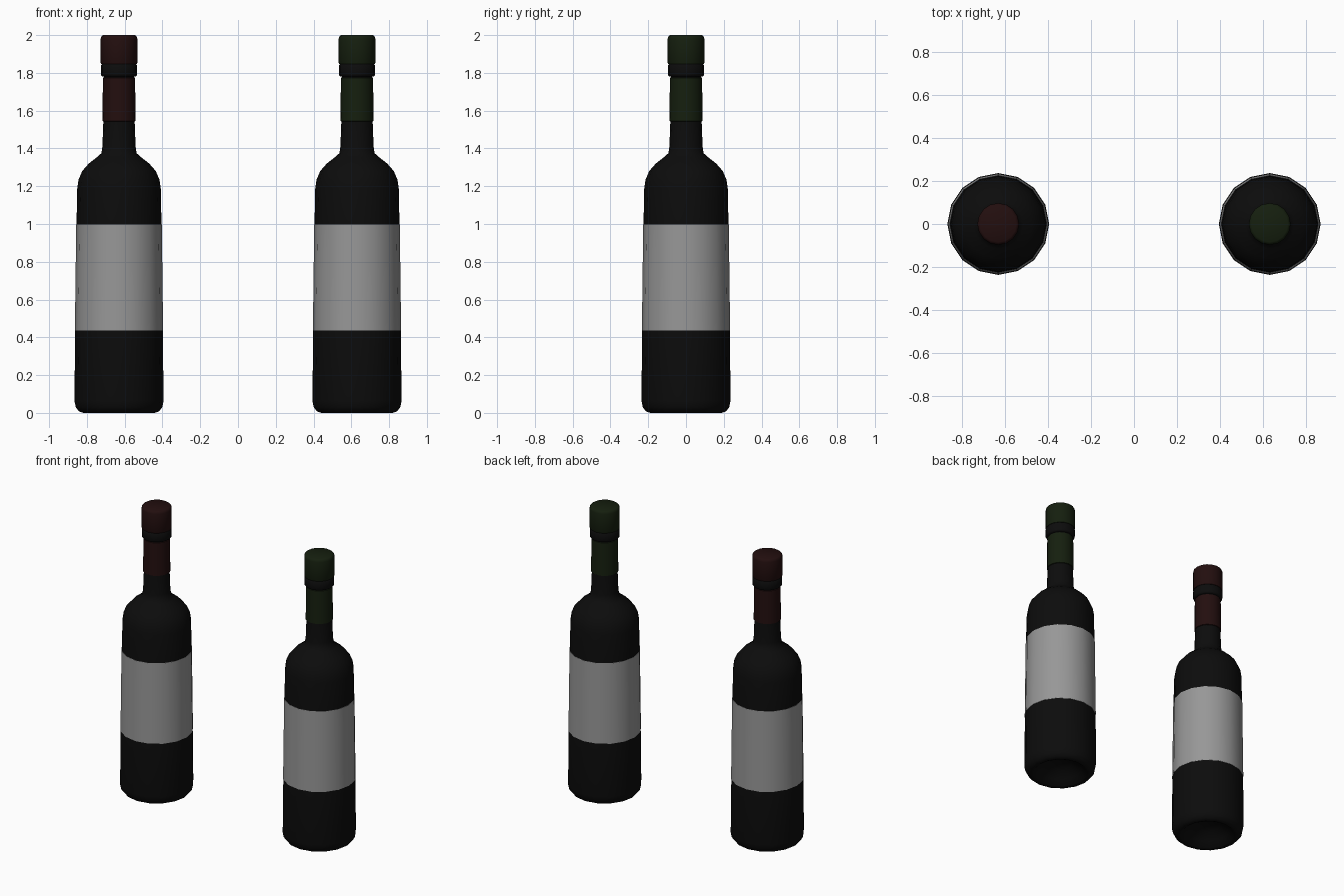
import bpy, bmesh, math

if "Cube" in bpy.data.objects:
    bpy.data.objects.remove(bpy.data.objects["Cube"])

SIDES = 16


def material(name, rgb):
    m = bpy.data.materials.new(name)
    m.diffuse_color = (*rgb, 1)
    m.use_nodes = True
    m.node_tree.nodes["Principled BSDF"].inputs["Base Color"].default_value = m.diffuse_color
    return m


def lathe(name, profile, x, mat):
    """Spin an (r, z) profile around the vertical axis at x."""
    bm = bmesh.new()
    rings = []
    for r, z in profile:
        if r == 0:
            rings.append([bm.verts.new((0, 0, z))] * SIDES)
        else:
            rings.append([bm.verts.new((r * math.cos(2 * math.pi * i / SIDES),
                                        r * math.sin(2 * math.pi * i / SIDES), z))
                          for i in range(SIDES)])
    for a, b in zip(rings, rings[1:]):
        for i in range(SIDES):
            j = (i + 1) % SIDES
            bm.faces.new(list(dict.fromkeys((a[i], a[j], b[j], b[i]))))
    mesh = bpy.data.meshes.new(name)
    bm.to_mesh(mesh)
    bm.free()
    obj = bpy.data.objects.new(name, mesh)
    bpy.context.collection.objects.link(obj)
    obj.location.x = x
    mesh.materials.append(mat)
    bpy.ops.object.select_all(action='DESELECT')
    obj.select_set(True)
    bpy.context.view_layer.objects.active = obj
    bpy.ops.object.shade_smooth_by_angle(angle=math.radians(50))
    return obj


glass = material("dark_glass", (0.0037, 0.0037, 0.0037))
paper = material("label_paper", (0.31, 0.31, 0.31))
red = material("red_foil", (0.0165, 0.0045, 0.0045))
green = material("green_foil", (0.0075, 0.0135, 0.0045))

# Glass body with hollow base, shoulder, neck and lip ring
BODY = [(0, 0.09), (0.08, 0.075), (0.14, 0.035), (0.175, 0.005), (0.19, 0),
        (0.213, 0.009), (0.229, 0.03), (0.236, 0.065), (0.232, 0.435),
        (0.225, 0.997), (0.221, 1.19), (0.214, 1.235), (0.195, 1.28),
        (0.16, 1.32), (0.115, 1.355), (0.093, 1.375), (0.088, 1.41),
        (0.083, 1.54), (0.080, 1.78), (0.091, 1.782), (0.096, 1.79),
        (0.096, 1.838), (0.091, 1.846), (0, 1.846)]
# Paper label wrapped around the body
LABEL = [(0.231, 0.435), (0.2335, 0.436), (0.2265, 0.997), (0.224, 0.997)]
# Foil sleeve on the neck
SLEEVE = [(0.082, 1.543), (0.088, 1.545), (0.085, 1.774), (0.079, 1.776)]
# Cap over the mouth
CAP = [(0, 1.845), (0.094, 1.846), (0.097, 1.852), (0.097, 1.982),
       (0.093, 1.994), (0.084, 2.0), (0, 2.0)]

for side, x, foil in (("left", -0.63, red), ("right", 0.63, green)):
    lathe(side + "_bottle", BODY, x, glass)
    lathe(side + "_label", LABEL, x, paper)
    lathe(side + "_neck_foil", SLEEVE, x, foil)
    lathe(side + "_cap", CAP, x, foil)
